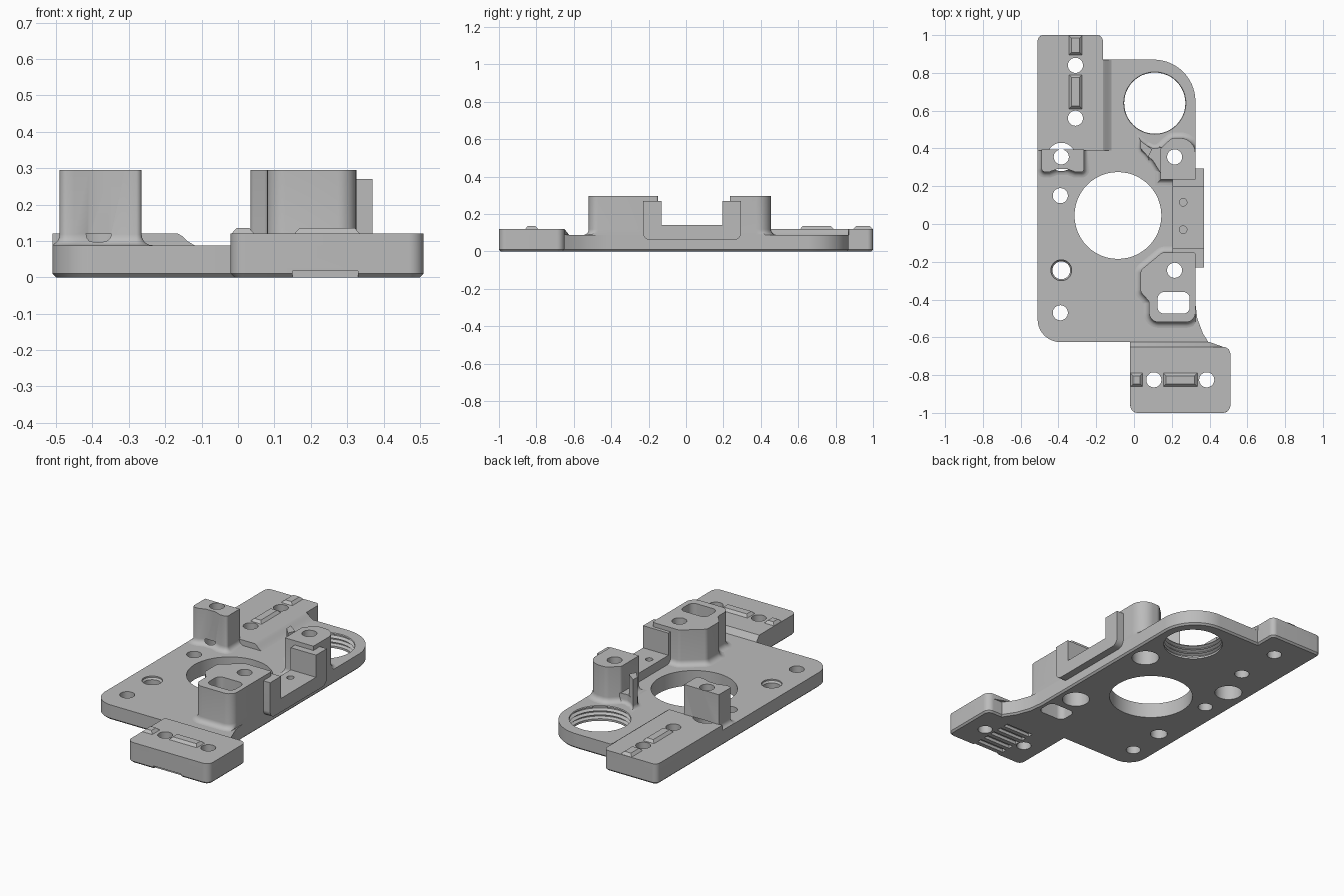
import bpy, bmesh, math
from mathutils import Vector

if "Cube" in bpy.data.objects:
    bpy.data.objects.remove(bpy.data.objects["Cube"])

grey = bpy.data.materials.new("plain grey")
grey.use_nodes = True
grey.diffuse_color = (0.5, 0.5, 0.5, 1)
grey.node_tree.nodes["Principled BSDF"].inputs["Base Color"].default_value = (0.5, 0.5, 0.5, 1)

BASE, PAD, BUMP, POST = 0.088, 0.12, 0.135, 0.295
EDGE = 0.325


def rounded(corners, steps=8):
    """Counter-clockwise outline from (x, y) or (x, y, radius) corners."""
    out = []
    for i, c in enumerate(corners):
        p = Vector(c[:2])
        if len(c) < 3:
            out.append(p)
            continue
        a = (Vector(corners[i - 1][:2]) - p).normalized()
        b = (Vector(corners[(i + 1) % len(corners)][:2]) - p).normalized()
        half = a.angle(b) / 2
        centre = p + (a + b).normalized() * c[2] / math.sin(half)
        reach = c[2] / math.tan(half)
        start, end = p + a * reach - centre, p + b * reach - centre
        for k in range(steps + 1):
            out.append(centre + start.lerp(end, k / steps).normalized() * c[2])
    return out


def offset(pts, d):
    """Grow an outline outwards by d."""
    out = []
    for i, p in enumerate(pts):
        e, f = (p - pts[i - 1]).normalized(), (pts[(i + 1) % len(pts)] - p).normalized()
        n, m = Vector((e.y, -e.x)), Vector((f.y, -f.x))
        out.append(p + (n + m) * d / max(1 + n.dot(m), 0.4))
    return out


def box(x0, x1, y0, y1, r=None):
    c = [(x0, y0), (x1, y0), (x1, y1), (x0, y1)]
    return rounded([(*p, r) for p in c] if r else c)


def circle(x, y, r, n=48):
    return [Vector((x + r * math.cos(t * math.tau / n), y + r * math.sin(t * math.tau / n)))
            for t in range(n)]


def loft(bm, rings, along_x=False):
    """Closed solid through a stack of (outline, height) rings."""
    rows = []
    for pts, h in rings:
        rows.append([bm.verts.new((h, p[0], p[1]) if along_x else (p[0], p[1], h)) for p in pts])
    for lo, hi in zip(rows, rows[1:]):
        for i in range(len(lo)):
            bm.faces.new((lo[i - 1], lo[i], hi[i], hi[i - 1]))
    bm.faces.new(rows[0][::-1])
    bm.faces.new(rows[-1])


def finish(name, bm):
    bmesh.ops.recalc_face_normals(bm, faces=bm.faces)
    mesh = bpy.data.meshes.new(name)
    bm.to_mesh(mesh)
    bm.free()
    mesh.materials.append(grey)
    ob = bpy.data.objects.new(name, mesh)
    bpy.context.collection.objects.link(ob)
    return ob


parts = []


def part(name, rings, along_x=False):
    bm = bmesh.new()
    loft(bm, rings, along_x)
    parts.append(finish(name, bm))


# Base plate with a chamfered lower edge
outline = rounded([(-0.51, -0.625, 0.12), (-0.02, -0.625), (-0.02, -1, 0.04), (0.51, -1, 0.04),
                   (0.51, -0.65, 0.04), (0.41, -0.65), (0.365, -0.58), (0.335, -0.5),
                   (EDGE, -0.42), (EDGE, 0.87, 0.22), (-0.165, 0.87), (-0.165, 1, 0.03),
                   (-0.51, 1, 0.03)], 16)
part("base_plate", [(offset(outline, -0.01), 0), (outline, 0.01), (outline, BASE)])

# Raised pads, each with one sloping side
front = rounded([(-0.02, -1, 0.04), (0.51, -1, 0.04), (0.51, -0.65, 0.04), (0.4, -0.65), (-0.02, -0.65)])
front_low = [Vector((p.x, p.y + (0.025 if p.y > -0.66 and p.x < 0.42 else 0))) for p in front]
part("front_pad", [(front_low, BASE), (front, PAD)])
back = rounded([(-0.51, 0.39), (-0.165, 0.39), (-0.165, 0.869), (-0.165, 0.871),
                (-0.165, 1, 0.03), (-0.51, 1, 0.03)])


def back_slope(d):
    return [Vector((p.x + (d if p.x > -0.17 and p.y < 0.87 else 0), p.y)) for p in back]


part("back_pad", [(back_slope(0.045), BASE), (back_slope(0.025), 0.1),
                  (back_slope(0.012), 0.113), (back, PAD)])

# Belt locating bumps
for name, b in (("back_bump_long", (-0.345, -0.275, 0.61, 0.79)),
                ("back_bump_short", (-0.345, -0.275, 0.895, 0.998)),
                ("front_bump_long", (0.155, 0.335, -0.86, -0.79)),
                ("front_bump_short", (-0.018, 0.045, -0.86, -0.79))):
    shape = box(*b)
    part(name, [(shape, PAD), (offset(shape, -0.014), BUMP)])


# Posts with a curved flare at the foot, kept inside the plate edge
def post(name, corners, top, flare=0.03):
    shape = rounded(corners, 6)
    rings = []
    for k in range(6):
        a = k / 5 * math.pi / 2
        grown = offset(shape, flare * (1 - math.sin(a)))
        grown = [Vector((min(max(p.x, -0.51), EDGE), p.y)) for p in grown]
        rings.append((grown, BASE + flare * (1 - math.cos(a))))
    part(name, rings + [(shape, top)])


post("front_post", [(0.15, -0.15, 0.03), (0.035, -0.245, 0.03), (0.035, -0.36, 0.03),
                    (0.08, -0.41, 0.03), (0.08, -0.52, 0.05), (EDGE, -0.52, 0.05),
                    (EDGE, -0.15, 0.01)], POST)
post("back_post", [(0.14, 0.235), (EDGE, 0.235), (EDGE, 0.455, 0.08), (0.2, 0.455, 0.04),
                   (0.14, 0.4, 0.02)], POST)
post("left_post", [(-0.49, 0.395), (-0.49, 0.275, 0.02), (-0.45, 0.275), (-0.41, 0.29),
                   (-0.35, 0.29), (-0.31, 0.275), (-0.265, 0.275, 0.015), (-0.265, 0.395)], POST)
post("back_fin", [(0.035, 0.44), (0.035, 0.4), (0.075, 0.355), (0.095, 0.395)], 0.26, 0.02)
post("fin_web", [(0.04, 0.43), (0.04, 0.39), (0.1, 0.335), (0.14, 0.27), (0.16, 0.27),
                 (0.18, 0.41), (0.1, 0.4)], 0.14, 0.02)

# U-shaped bracket on the side
bracket = rounded([(-0.23, 0.06, 0.04), (0.295, 0.06, 0.04), (0.295, 0.27), (0.195, 0.27),
                   (0.195, 0.14), (-0.13, 0.14), (-0.13, 0.27), (-0.23, 0.27)])
part("side_bracket", [(bracket, 0.205), (bracket, 0.37)], True)

# One cutter holding every hole
cut = bmesh.new()
LOW, HIGH = -0.05, 0.4


def bore(x, y, *steps):
    loft(cut, [(circle(x, y, r), z) for r, z in steps])


bore(-0.085, 0.045, (0.23, LOW), (0.23, HIGH))
for x, y in ((-0.39, 0.15), (-0.39, -0.47), (-0.31, 0.84), (-0.31, 0.56), (0.105, -0.825), (0.385, -0.825)):
    bore(x, y, (0.04, LOW), (0.04, HIGH))
bore(-0.385, -0.245, (0.047, LOW), (0.047, 0.07), (0.055, 0.08), (0.055, HIGH))
for x, y in ((-0.385, 0.355), (0.215, 0.355), (0.215, -0.245)):
    bore(x, y, (0.075, LOW), (0.075, 0.12), (0.04, 0.121), (0.04, HIGH))
for y in (0.115, -0.03):
    bore(0.26, y, (0.02, 0.1), (0.02, HIGH))

# Grooved ring bore
steps = [(0.162, LOW), (0.162, 0.012)]
for k in range(3):
    z = 0.012 + k * 0.024
    steps += [(0.178, z + 0.008), (0.178, z + 0.014), (0.162, z + 0.022)]
bore(0.11, 0.64, *steps, (0.165, BASE), (0.165, HIGH))

# Nut slot and belt grooves under the front pad
slot = box(0.125, 0.295, -0.475, -0.36, 0.035)
loft(cut, [(slot, LOW), (slot, HIGH)])
for k in range(6):
    y = -1.01 + k * 0.056
    groove = box(0.15, 0.33, y, y + 0.03)
    loft(cut, [(groove, LOW), (groove, 0.018)])
cutter = finish("hole_cutter", cut)
cutter.hide_render = True

# Cut the holes, then shade
for ob in parts:
    bpy.ops.object.select_all(action='DESELECT')
    ob.select_set(True)
    bpy.context.view_layer.objects.active = ob
    mod = ob.modifiers.new("holes", 'BOOLEAN')
    mod.object, mod.operation, mod.solver = cutter, 'DIFFERENCE', 'EXACT'
    bpy.ops.object.modifier_apply(modifier=mod.name)
    bpy.ops.object.shade_smooth_by_angle(angle=math.radians(30))
bpy.data.objects.remove(cutter)
